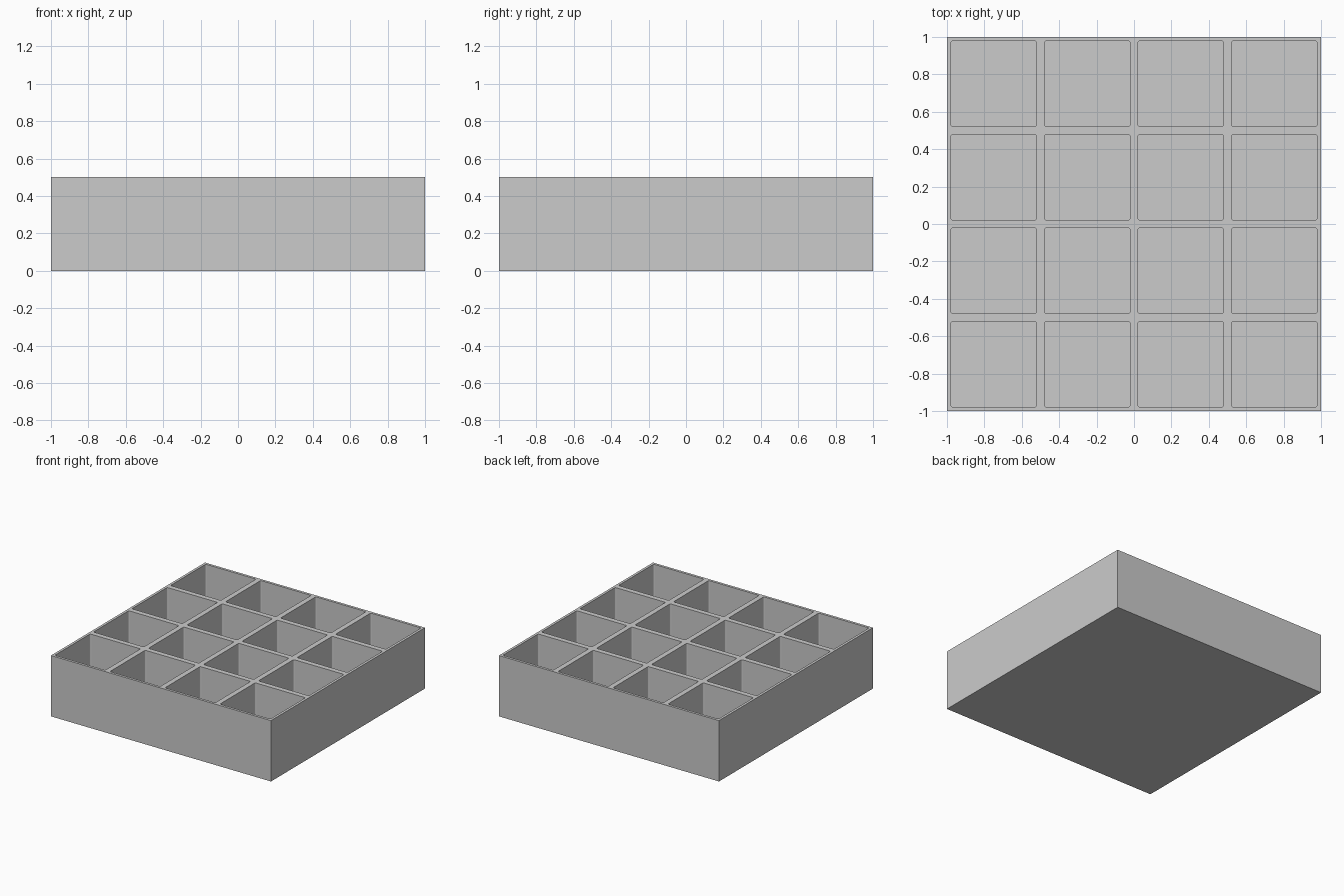
import bpy, bmesh

if "Cube" in bpy.data.objects:
    bpy.data.objects.remove(bpy.data.objects["Cube"])

CELLS, HEIGHT, WALL, CORNER = 4, 0.5, 0.03, 0.01

bm = bmesh.new()

# Top plane divided into equal cells
bmesh.ops.create_grid(bm, x_segments=CELLS, y_segments=CELLS, size=1.0)
for v in bm.verts:
    v.co.z = HEIGHT
cells = bm.faces[:]

# Outer walls and closed base
rim = [e for e in bm.edges if e.is_boundary]
walls = bmesh.ops.extrude_edge_only(bm, edges=rim)["geom"]
for v in walls:
    if isinstance(v, bmesh.types.BMVert):
        v.co.z = 0
bmesh.ops.contextual_create(bm, geom=[e for e in bm.edges if e.is_boundary])

# Inset each cell and sink it to make the pockets
bmesh.ops.inset_individual(bm, faces=cells, thickness=WALL)
pockets = bmesh.ops.extrude_discrete_faces(bm, faces=cells)["faces"]
for f in pockets:
    for v in f.verts:
        v.co.z = WALL
# Discrete extrusion keeps the side walls; slightly round the upright corners
uprights = [e for e in bm.edges
            if abs(e.verts[0].co.z - e.verts[1].co.z) > 0.3
            and min(v.co.z for v in e.verts) > WALL / 2]
bmesh.ops.bevel(bm, geom=uprights, offset=CORNER, segments=3, profile=0.5,
                affect='EDGES')

# Merge flat regions of the outer walls, then fix normals
bmesh.ops.dissolve_limit(bm, angle_limit=0.01, verts=bm.verts[:], edges=bm.edges[:])
bmesh.ops.recalc_face_normals(bm, faces=bm.faces[:])

mesh = bpy.data.meshes.new("compartment_tray")
bm.to_mesh(mesh)
bm.free()
tray = bpy.data.objects.new("compartment_tray", mesh)
bpy.context.collection.objects.link(tray)
